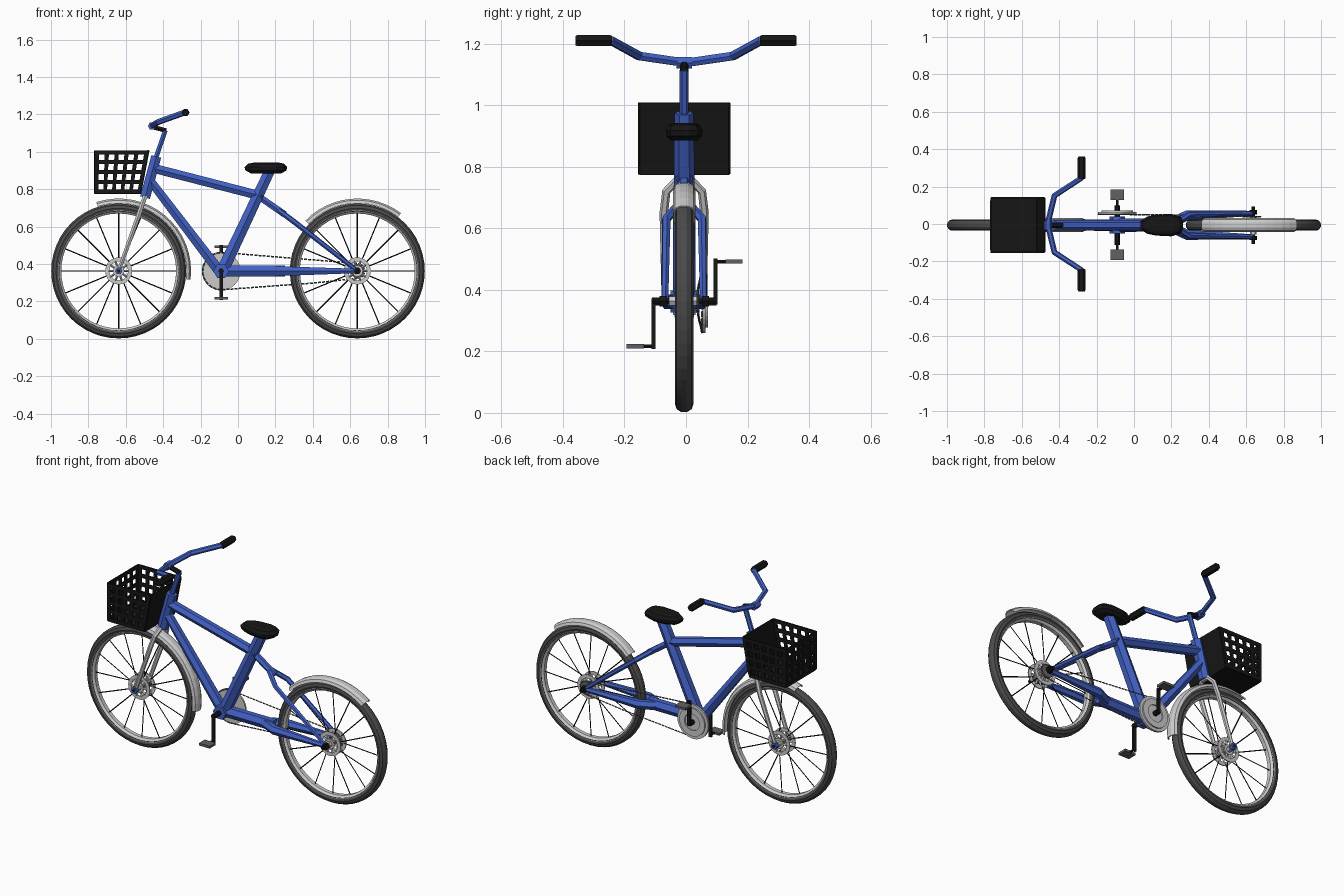
import bpy, bmesh, math
from math import sin, cos, pi, radians
from mathutils import Vector

if "Cube" in bpy.data.objects:
    bpy.data.objects.remove(bpy.data.objects["Cube"])

Y0 = -0.006                      # bike centre plane
HZ, FX, RX = 0.363, -0.638, 0.638  # hub height, front and rear hub x
BX, BZ = -0.09, 0.362            # crank centre


def mat(name, c):
    m = bpy.data.materials.new(name)
    m.diffuse_color = (*c, 1)
    m.use_nodes = True
    m.node_tree.nodes["Principled BSDF"].inputs["Base Color"].default_value = m.diffuse_color
    return m


BLUE = mat("blue_paint", (0.055, 0.12, 0.56))
BLACK = mat("black", (0.008, 0.008, 0.008))
TYRE = mat("rubber", (0.07, 0.07, 0.07))
DARK = mat("dark_metal", (0.12, 0.12, 0.13))


def add(name, mesh, m=None):
    ob = bpy.data.objects.new(name, mesh)
    ob.location.y = Y0
    if m:
        mesh.materials.clear()
        mesh.materials.append(m)
    bpy.context.collection.objects.link(ob)
    return ob


def tube(name, paths, r, m=None, res=1):
    """Faceted tubes along polylines; a 4th number scales the radius."""
    cu = bpy.data.curves.new(name, 'CURVE')
    cu.dimensions = '3D'
    cu.bevel_depth, cu.bevel_resolution, cu.use_fill_caps = r, res, True
    for pts in paths:
        s = cu.splines.new('POLY')
        s.points.add(len(pts) - 1)
        s.use_smooth = False
        for p, q in zip(s.points, pts):
            p.co = (q[0], q[1], q[2], 1)
            p.radius = q[3] if len(q) > 3 else 1
    tmp = bpy.data.objects.new(name + "_curve", cu)
    me = bpy.data.meshes.new_from_object(tmp)
    bpy.data.objects.remove(tmp)
    me.name = name
    return add(name, me, m)


def from_bm(name, bm, m=None):
    bmesh.ops.recalc_face_normals(bm, faces=bm.faces)
    me = bpy.data.meshes.new(name)
    bm.to_mesh(me)
    bm.free()
    return add(name, me, m)


def lathe(name, prof, cx, cz, m=None, n=40, a0=0, a1=360, closed=True):
    """Sweep a closed (y, radius) profile about a y-axis line."""
    bm = bmesh.new()
    full = a1 - a0 == 360
    rings = []
    for i in range(n if full else n + 1):
        a = radians(a0 + (a1 - a0) * i / n)
        rings.append([bm.verts.new((cx + r * cos(a), y, cz + r * sin(a))) for y, r in prof])
    k = len(prof)
    for i in range(n):
        p, q = rings[i], rings[(i + 1) % len(rings)]
        for j in range(k):
            bm.faces.new((p[j], p[(j + 1) % k], q[(j + 1) % k], q[j]))
    if not full:
        bm.faces.new(rings[0])
        bm.faces.new(rings[-1])
    return from_bm(name, bm, m)


def ring(name, y, w, r0, r1, cx, cz, m=None, n=32):
    return lathe(name, [(y - w, r0), (y + w, r0), (y + w, r1), (y - w, r1)], cx, cz, m, n)


def box(name, c, s, m=None):
    bm = bmesh.new()
    bmesh.ops.create_cube(bm, size=1)
    for v in bm.verts:
        v.co = Vector([v.co[i] * s[i] + c[i] for i in range(3)])
    return from_bm(name, bm, m)


# Wheels: tyre, rim, spokes, perforated hub flanges
for side, cx in (("front", FX), ("rear", RX)):
    lathe(side + "_tyre", [(0.03 * cos(t), 0.335 + 0.027 * sin(t)) for t in
          [2 * pi * k / 10 for k in range(10)]], cx, HZ, TYRE, 48)
    lathe(side + "_rim", [(-0.026, 0.337), (-0.026, 0.322), (-0.012, 0.307), (0.012, 0.307),
                          (0.026, 0.322), (0.026, 0.337)], cx, HZ, None, 48)
    def polar(r, a, y):
        return (cx + r * cos(a), y, HZ + r * sin(a))
    tube(side + "_spokes", [[polar(0.06, pi * k / 8, 0.024 * (-1) ** k), polar(0.31, pi * k / 8, 0)]
                            for k in range(16)], 0.0032, BLACK, 0)
    for y in (-0.026, 0.026):
        ring(side + "_hub_flange", y, 0.003, 0.05, 0.072, cx, HZ)
        ring(side + "_hub_inner", y, 0.004, 0.016, 0.03, cx, HZ, None, 16)
        tube(side + "_hub_arms", [[polar(0.028, pi * k / 5, y), polar(0.055, pi * k / 5, y)]
                                  for k in range(10)], 0.006, None, 0)
    w = 0.082 if side == "front" else 0.1
    tube(side + "_hub", [[(cx, -0.05, HZ), (cx, 0.05, HZ)]], 0.017)
    tube(side + "_axle", [[(cx, -w, HZ), (cx, w, HZ)]], 0.01, BLACK)
    for s in (-1, 1):
        tube(side + "_axle_nut", [[(cx, s * 0.058, HZ), (cx, s * 0.08, HZ)]], 0.02,
             BLUE if side == "front" else BLACK)

# Mudguards
guard = [(-0.037, 0.362), (-0.03, 0.378), (-0.013, 0.387), (0.013, 0.387), (0.03, 0.378), (0.037, 0.362),
         (0.033, 0.362), (0.026, 0.374), (0.012, 0.382), (-0.012, 0.382), (-0.026, 0.374), (-0.033, 0.362)]
lathe("front_mudguard", guard, FX, HZ, None, 16, -7, 108)
lathe("rear_mudguard", guard, RX, HZ, None, 12, 53, 136)

# Fork, one inverted U
half = [(FX, 0.062, HZ, 0.8), (-0.535, 0.066, 0.65), (-0.512, 0.058, 0.72), (-0.499, 0.025, 0.755)]
tube("fork", [half + [(p[0], -p[1], *p[2:]) for p in reversed(half)]], 0.014)

# Frame
tube("head_tube", [[(-0.497, 0, 0.755), (-0.437, 0, 0.975)]], 0.031, BLUE)
tube("top_tube", [[(-0.445, 0, 0.91), (0.13, 0, 0.762)]], 0.028, BLUE)
tube("down_tube", [[(-0.465, 0, 0.84, 0.9), (-0.10, 0, 0.362, 1.1)]], 0.029, BLUE)
tube("seat_tube", [[(-0.085, 0, 0.36, 1.1), (0.17, 0, 0.9, 0.95)]], 0.034, BLUE)
tube("bottom_bracket", [[(BX, -0.045, BZ), (BX, 0.045, BZ)]], 0.042, BLUE)
tube("chain_stay_yoke", [[(BX, 0, BZ), (0.25, 0, 0.362)]], 0.034, BLUE)
tube("seat_stay_yoke", [[(0.12, 0, 0.755), (0.25, 0, 0.665)]], 0.02, BLUE)
for s in (-1, 1):
    tube("chain_stay", [[(0.2, s * 0.012, 0.362, 1.3), (0.285, s * 0.052, 0.362, 1.3),
                         (RX, s * 0.063, HZ, 0.65)]], 0.021, BLUE)
    tube("seat_stay", [[(0.22, s * 0.01, 0.685), (0.295, s * 0.058, 0.63),
                        (RX, s * 0.063, HZ, 0.8)]], 0.015, BLUE)

# Handlebar, stem and grips
tube("stem", [[(-0.44, 0, 0.965), (-0.388, 0, 1.115)]], 0.0145, BLUE)
tube("stem_arm", [[(-0.383, 0, 1.113), (-0.465, 0, 1.135)]], 0.014, BLACK)
tube("bar_clamp", [[(-0.46, -0.025, 1.138), (-0.46, 0.025, 1.138)]], 0.022, BLUE)
bar = [(-0.462, 0.0, 1.138), (-0.425, 0.152, 1.16), (-0.285, 0.243, 1.21), (-0.28, 0.3, 1.21)]
hb = tube("handlebar", [[(x, -y, z) for x, y, z in reversed(bar[1:])] + bar], 0.016, BLUE)
for s in (-1, 1):
    g = tube("grip", [[(-0.28, s * y, 1.21, k) for y, k in
                       ((0.24, 0.8), (0.247, 1), (0.353, 1), (0.36, 0.8))]], 0.021, BLACK)
    g.location.y = 0
hb.location.y = 0

# Saddle, stacked outlines
bm = bmesh.new()
out = [(0.035, 0.022), (0.07, 0.046), (0.12, 0.056), (0.2, 0.06), (0.25, 0.045), (0.263, 0.02)]
out = out + [(x, -y) for x, y in reversed(out)]
layers = [[bm.verts.new((0.155 + (x - 0.155) * k, y * k, z)) for x, y in out]
          for z, k in ((0.885, 0.72), (0.9, 0.96), (0.918, 1), (0.936, 0.85), (0.942, 0.6))]
for p, q in zip(layers, layers[1:]):
    for j in range(len(out)):
        i = (j + 1) % len(out)
        bm.faces.new((p[j], p[i], q[i], q[j]))
bm.faces.new(layers[0])
bm.faces.new(layers[-1])
from_bm("saddle", bm, BLACK)

# Basket: lattice front and sides, solid back and floor
def breaks(n, b=0.42):
    p = 1 / (n + b)
    return [v for k in range(n) for v in (k * p, (k + b) * p)] + [n * p, 1.0]

bm = bmesh.new()
B = [Vector(p) for p in ((-0.765, -0.146, 0.776), (-0.765, 0.146, 0.776), (-0.52, 0.146, 0.776), (-0.52, -0.146, 0.776))]
T = [Vector((x, y, 1.008)) for x, y in ((-0.765, -0.146), (-0.765, 0.146), (-0.476, 0.146), (-0.476, -0.146))]
for a, b in ((0, 1), (1, 2), (3, 0)):
    us, vs = breaks(5), breaks(4)
    g = [[bm.verts.new(B[a].lerp(B[b], u).lerp(T[a].lerp(T[b], u), v)) for u in us] for v in vs]
    for j in range(len(vs) - 1):
        for i in range(len(us) - 1):
            if not (i % 2 and j % 2):
                bm.faces.new((g[j][i], g[j][i + 1], g[j + 1][i + 1], g[j + 1][i]))
bm.faces.new([bm.verts.new(p) for p in (B[2], B[3], T[3], T[2])])
bm.faces.new([bm.verts.new(p) for p in B])
bmesh.ops.remove_doubles(bm, verts=bm.verts, dist=0.0001)
basket = from_bm("basket", bm, BLACK)
sol = basket.modifiers.new("thickness", 'SOLIDIFY')
sol.thickness, sol.offset = 0.008, 0

# Crankset and pedals
ring("chainring", 0.065, 0.005, 0.01, 0.103, BX, BZ, None, 32)
ring("chainring_guard", 0.074, 0.004, 0.05, 0.085, BX, BZ, None, 32)
tube("crank_axle", [[(BX, -0.105, BZ), (BX, 0.105, BZ)]], 0.015, BLACK)
for s, y in ((1, 0.102), (-1, -0.099)):
    zp = BZ + s * (0.13 if s > 0 else 0.145)
    box("crank_arm", (BX, y, (BZ + zp) / 2), (0.02, 0.013, abs(zp - BZ) + 0.02), BLACK)
    tube("pedal_axle", [[(BX, y, zp), (BX, y + s * 0.085, zp)]], 0.0065, BLACK)
    box("pedal", (BX, y + s * 0.06, zp), (0.072, 0.056, 0.014), DARK)

# Rear sprocket and chain, drawn as separate links
ring("sprocket", 0.045, 0.005, 0.01, 0.038, RX, HZ, DARK, 20)
loop = [(BX + 0.1 * cos(radians(a)), 0.058, BZ + 0.1 * sin(radians(a))) for a in range(270, 85, -15)]
loop += [(RX + 0.04 * cos(radians(a)), 0.045, HZ + 0.04 * sin(radians(a))) for a in range(85, -91, -25)]
loop += [(0.4, 0.05, 0.298), (0.15, 0.055, 0.28), loop[0]]
links = []
for p, q in zip(loop, loop[1:]):
    p, q = Vector(p), Vector(q)
    n = max(1, round((q - p).length / 0.022))
    links += [[p.lerp(q, k / n), p.lerp(q, (k + 0.72) / n)] for k in range(n)]
tube("chain", links, 0.004, DARK, 0)
